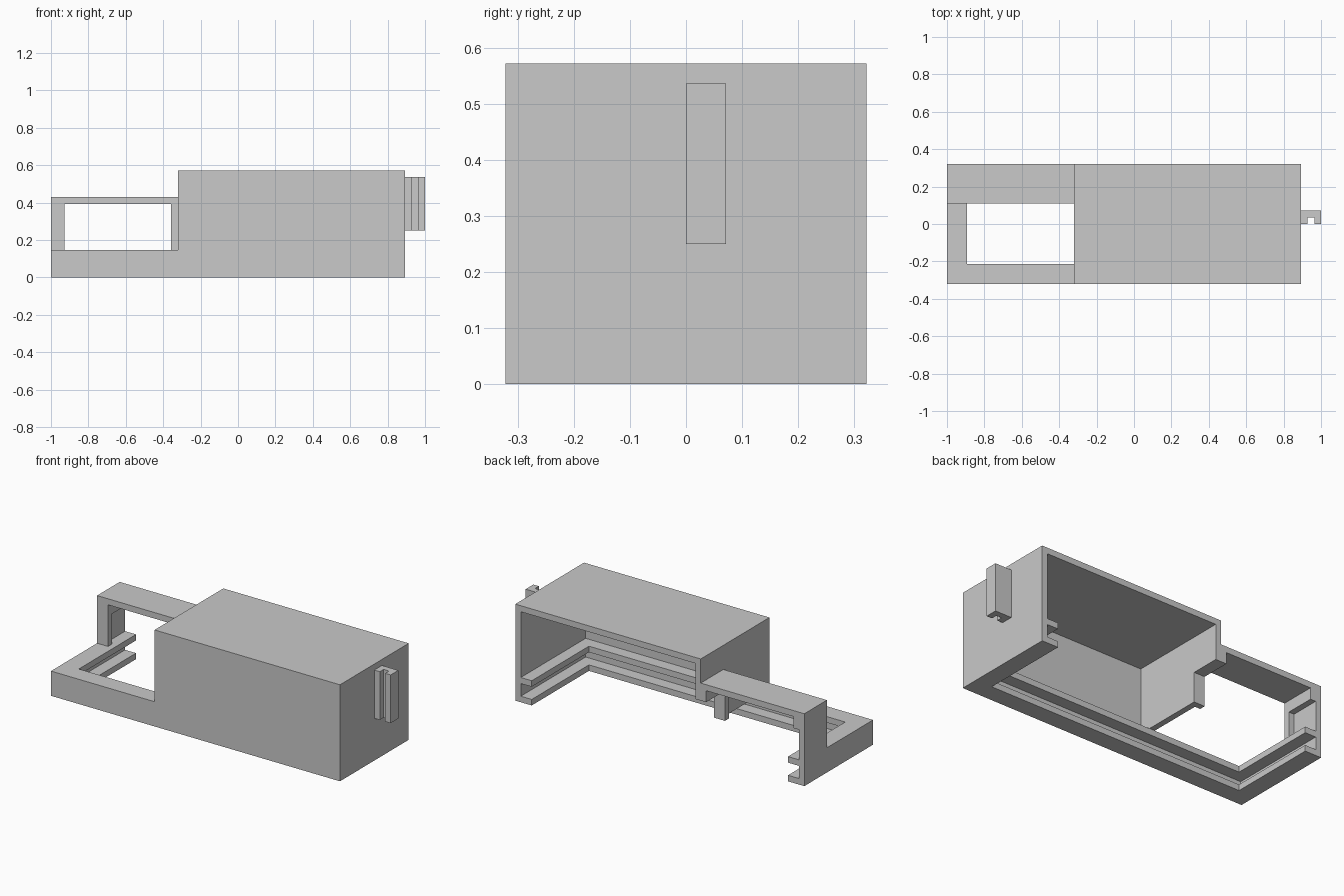
import bpy
import bmesh
from mathutils import Vector

old = bpy.data.objects.get("Cube")
if old:
    bpy.data.objects.remove(old, do_unlink=True)

grey = bpy.data.materials.new("plain grey")
grey.use_nodes = True
colour = (0.585, 0.585, 0.585, 1)
grey.diffuse_color = colour
grey.node_tree.nodes["Principled BSDF"].inputs["Base Color"].default_value = colour


def extrude(name, points, offset):
    """Solid made by pushing a flat outline along an offset."""
    bm = bmesh.new()
    face = bm.faces.new([bm.verts.new(p) for p in points])
    new = bmesh.ops.extrude_face_region(bm, geom=[face])["geom"]
    verts = [g for g in new if isinstance(g, bmesh.types.BMVert)]
    bmesh.ops.translate(bm, verts=verts, vec=Vector(offset))
    bmesh.ops.recalc_face_normals(bm, faces=bm.faces[:])
    mesh = bpy.data.meshes.new(name)
    bm.to_mesh(mesh)
    bm.free()
    mesh.materials.append(grey)
    obj = bpy.data.objects.new(name, mesh)
    bpy.context.collection.objects.link(obj)
    return obj


def cut(target, xs, ys, zs):
    """Remove a box-shaped space from the target."""
    base = [(xs[0], ys[0], zs[0]), (xs[1], ys[0], zs[0]),
            (xs[1], ys[1], zs[0]), (xs[0], ys[1], zs[0])]
    cutter = extrude("cutter", base, (0, 0, zs[1] - zs[0]))
    cutter.hide_render = True
    mod = target.modifiers.new("cut", "BOOLEAN")
    mod.operation = "DIFFERENCE"
    mod.solver = "EXACT"
    mod.object = cutter
    bpy.context.view_layer.objects.active = target
    bpy.ops.object.modifier_apply(modifier=mod.name)
    bpy.data.objects.remove(cutter, do_unlink=True)


# Main dimensions, in steps of the wall thickness
T = 1 / 28
LIP = 3 * T                    # wall plus rail lip
LEFT, STEP, RIGHT = -1.0, -1 + 19 * T, 1 - 3 * T
HALF = 9 * T                   # half depth
RAIL, ARM, TOP = 4.1 * T, 12 * T, 16 * T
ARM_Y = 0.11                   # front edge of the rear arm
LINTEL = 9.1 * T               # underside of the thick arm ends
OUT = 0.5                      # beyond the open back
EPS = 0.001                    # overlap so that neighbouring cuts join

# Housing, a stepped silhouette pushed through the full depth
outline = [(LEFT, 0), (RIGHT, 0), (RIGHT, TOP), (STEP, TOP), (STEP, ARM), (LEFT, ARM)]
housing = extrude("housing", [(x, -HALF, z) for x, z in outline], (0, 2 * HALF, 0))

# Open space in front of the rear arm
cut(housing, (LEFT - 0.1, STEP), (-OUT, ARM_Y), (RAIL, 1))
# Hood interior
cut(housing, (STEP + T, RIGHT - T), (T - HALF, OUT), (RAIL, TOP - T))
# Opening through the floor, inside the rails
cut(housing, (LEFT + LIP, RIGHT - LIP), (LIP - HALF, OUT), (-0.1, RAIL + EPS))
# Slot between the two rails
cut(housing, (LEFT + T, RIGHT - T), (T - HALF, OUT), (T, RAIL - T))
# Window below the rear arm
cut(housing, (LEFT + 2 * T, STEP - T), (0, OUT), (RAIL, ARM - T))
# Recess behind the window jambs
cut(housing, (LEFT + T, STEP + 2 * T), (ARM_Y + T, OUT), (RAIL, LINTEL))

# Channel-shaped clip on the end wall
a, b, c, d = (RIGHT + i * T for i in range(4))
plan = [(a, 0), (b, 0), (b, T), (c, T), (c, 0), (d, 0), (d, 2 * T), (a, 2 * T)]
extrude("clip", [(x, y, 7 * T) for x, y in plan], (0, 0, 8 * T))
